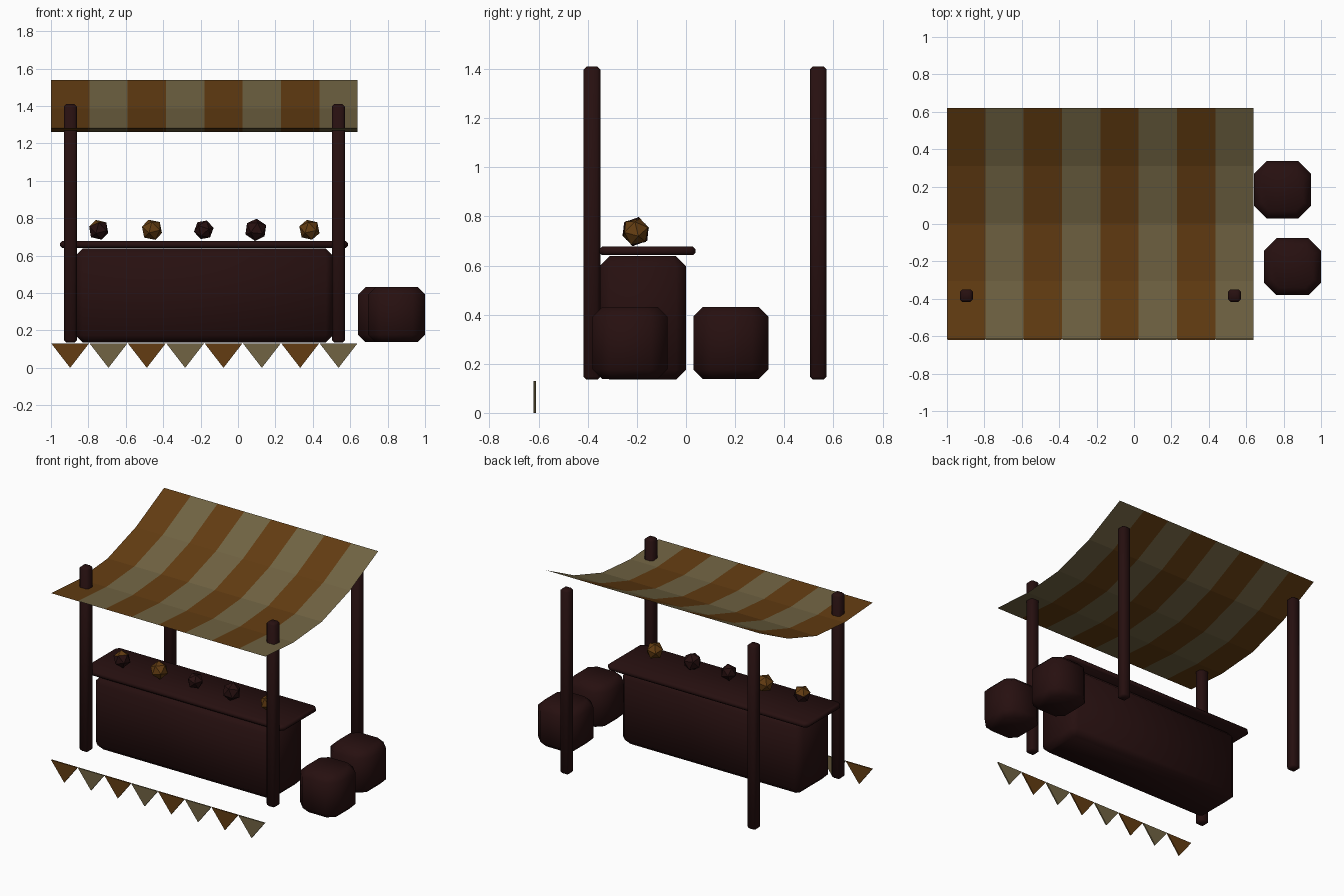
import bpy, bmesh, math, random
from mathutils import Matrix, Euler

if "Cube" in bpy.data.objects:
    bpy.data.objects.remove(bpy.data.objects["Cube"], do_unlink=True)
random.seed(4)


def material(name, rgb):
    m = bpy.data.materials.new(name)
    m.use_nodes = True
    m.diffuse_color = (*rgb, 1)
    bsdf = m.node_tree.nodes["Principled BSDF"]
    bsdf.inputs["Base Color"].default_value = (*rgb, 1)
    bsdf.inputs["Roughness"].default_value = 0.9
    return m


WOOD = material("dark wood", (0.02, 0.005, 0.005))
ORANGE = material("orange cloth", (0.125, 0.046, 0.006))
CREAM = material("cream cloth", (0.165, 0.127, 0.056))


def finish(name, bm, mats, smooth=0):
    me = bpy.data.meshes.new(name)
    bm.to_mesh(me)
    bm.free()
    ob = bpy.data.objects.new(name, me)
    bpy.context.collection.objects.link(ob)
    for m in mats:
        me.materials.append(m)
    if smooth:
        bpy.ops.object.select_all(action="DESELECT")
        ob.select_set(True)
        bpy.context.view_layer.objects.active = ob
        bpy.ops.object.shade_smooth_by_angle(angle=math.radians(smooth))
    return ob


def chamfered_box(name, xs, ys, zs, upright, level):
    """Box from ranges; upright edges and level edges get their own chamfer."""
    bm = bmesh.new()
    bmesh.ops.create_cube(bm, size=1)
    for v in bm.verts:
        for i, (a, b) in enumerate((xs, ys, zs)):
            v.co[i] = a if v.co[i] < 0 else b
    edges = [e for e in bm.edges if abs(e.verts[0].co.z - e.verts[1].co.z) > 1e-4]
    bmesh.ops.bevel(bm, geom=edges, offset=upright, segments=1, affect="EDGES")
    edges = [e for e in bm.edges if abs(e.verts[0].co.z - e.verts[1].co.z) < 1e-4]
    bmesh.ops.bevel(bm, geom=edges, offset=level, segments=1, affect="EDGES")
    return finish(name, bm, [WOOD], 60)


# Four posts
for side, x in (("right", -0.896), ("left", 0.537)):
    for end, y in (("front", -0.383), ("back", 0.538)):
        chamfered_box(f"{end}_{side}_post", (x - 0.034, x + 0.034),
                      (y - 0.034, y + 0.034), (0.135, 1.41), 0.013, 0.012)

# Counter and its top board
chamfered_box("counter_body", (-0.87, 0.51), (-0.352, 0), (0.135, 0.638), 0.04, 0.04)
chamfered_box("counter_top", (-0.952, 0.588), (-0.352, 0.038), (0.642, 0.677), 0.025, 0.01)

# Crates beside the counter
chamfered_box("back_crate", (0.642, 0.946), (0.03, 0.336), (0.137, 0.432), 0.067, 0.04)
chamfered_box("front_crate", (0.695, 1.0), (-0.38, -0.075), (0.137, 0.432), 0.067, 0.04)

# Striped sagging canopy
STRIPES, LEFT, PITCH = 8, -1.0, 0.205
profile = [(-0.615, 1.282), (-0.306, 1.262), (0.003, 1.287), (0.311, 1.386), (0.62, 1.54)]
bm = bmesh.new()
rows = [[bm.verts.new((LEFT + i * PITCH, y, z)) for i in range(STRIPES + 1)]
        for y, z in profile]
for low, high in zip(rows, rows[1:]):
    for i in range(STRIPES):
        f = bm.faces.new((low[i], low[i + 1], high[i + 1], high[i]))
        f.material_index = i % 2
finish("canopy", bm, [ORANGE, CREAM])

# Row of pennants
bm = bmesh.new()
for i in range(STRIPES):
    x = LEFT + i * PITCH
    corners = [(x + 0.002, 0.13), (x + PITCH / 2, 0), (x + PITCH - 0.002, 0.13)]
    front, back = [[bm.verts.new((a, y, b)) for a, b in corners] for y in (-0.62, -0.611)]
    faces = [bm.faces.new(front), bm.faces.new(back[::-1])]
    for k in range(3):
        n = (k + 1) % 3
        faces.append(bm.faces.new((front[n], front[k], back[k], back[n])))
    for f in faces:
        f.material_index = i % 2
finish("pennants", bm, [ORANGE, CREAM])

# Faceted fruit on the counter
fruit = [(-0.745, 0.057, "patched"), (-0.46, 0.059, "orange"), (-0.183, 0.054, "dark"),
         (0.095, 0.061, "dark"), (0.382, 0.058, "orange")]
for x, r, kind in fruit:
    bm = bmesh.new()
    bmesh.ops.create_icosphere(bm, subdivisions=1, radius=r)
    turn = Euler([random.uniform(-0.4, 0.4) for _ in range(3)]).to_matrix().to_4x4()
    bm.transform(Matrix.Translation((x, -0.205, 0.738)) @ turn)
    bm.normal_update()
    for f in bm.faces:
        patch = f.normal.z > 0.5 and f.normal.x < 0.3
        f.material_index = int(kind == "orange" or (kind == "patched" and patch))
    finish(f"{kind}_fruit", bm, [WOOD, ORANGE])
